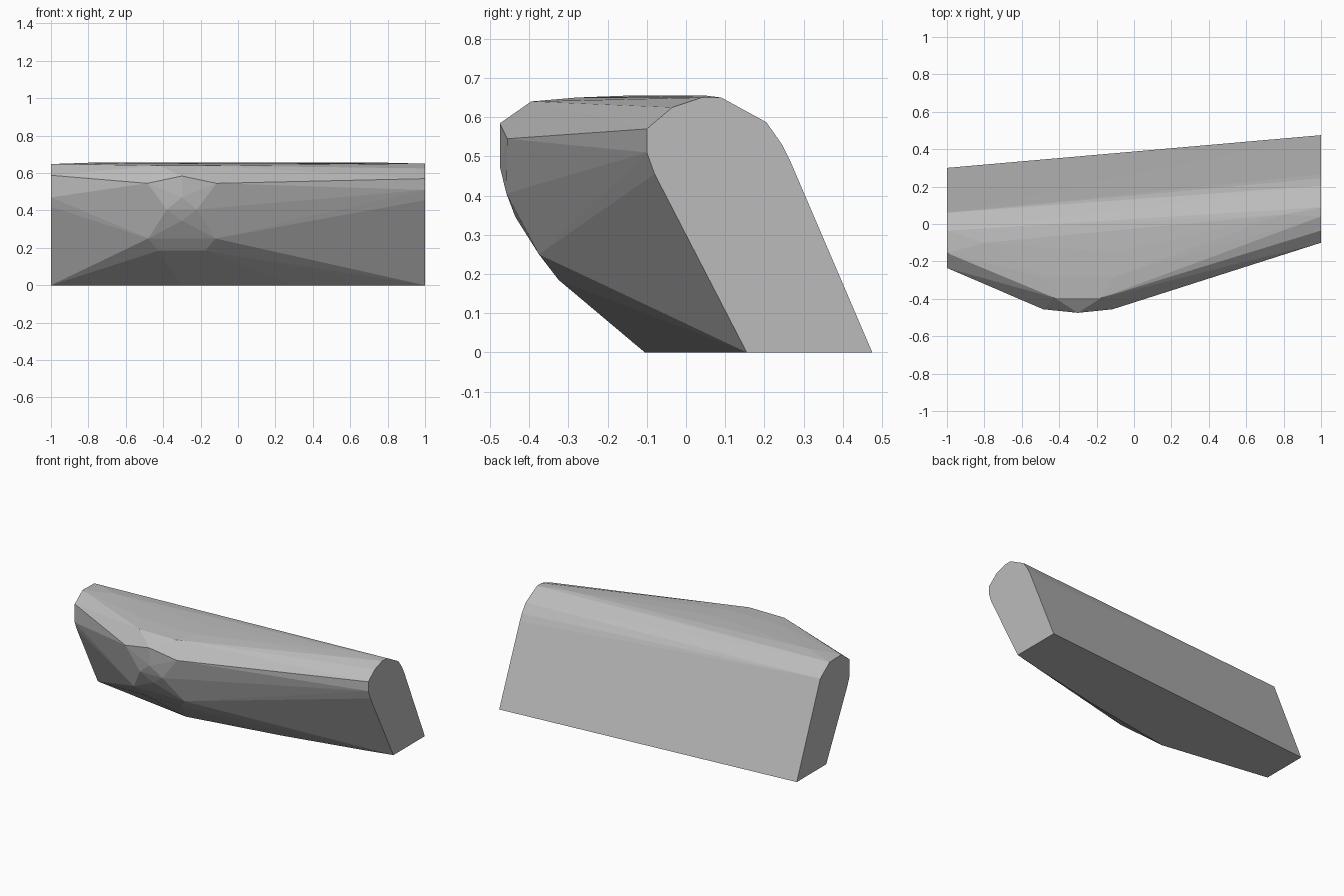
import bpy
import bmesh

# Remove the default object
default_cube = bpy.data.objects.get("Cube")
if default_cube is not None:
    bpy.data.objects.remove(default_cube, do_unlink=True)


def make_material(name, colour):
    """Create a plain one-colour material."""
    material = bpy.data.materials.new(name)
    material.use_nodes = True
    material.diffuse_color = colour
    shader = material.node_tree.nodes["Principled BSDF"]
    shader.inputs["Base Color"].default_value = colour
    shader.inputs["Roughness"].default_value = 0.8
    return material


def end_section(x, profile):
    """Place a flat (y, z) profile at one end of the body."""
    return [(x, y, z) for y, z in profile]


def nose_row(y, z, half_width, centre=-0.3):
    """Points of one level of the nose, mirrored about its centre line."""
    offsets = (-half_width, half_width) if half_width else (0,)
    return [(centre + offset, y, z) for offset in offsets]


def hull_object(name, points, material):
    """Wrap points in a closed faceted skin."""
    bm = bmesh.new()
    for point in points:
        bm.verts.new(point)
    result = bmesh.ops.convex_hull(bm, input=bm.verts[:])
    loose = [item for item in result["geom_interior"]
             if isinstance(item, bmesh.types.BMVert)]
    bmesh.ops.delete(bm, geom=loose, context='VERTS')
    bmesh.ops.dissolve_limit(bm, angle_limit=0.01,
                             verts=bm.verts[:], edges=bm.edges[:])
    bmesh.ops.recalc_face_normals(bm, faces=bm.faces[:])
    mesh = bpy.data.meshes.new(name)
    bm.to_mesh(mesh)
    bm.free()
    mesh.materials.append(material)
    body = bpy.data.objects.new(name, mesh)
    bpy.context.collection.objects.link(body)
    return body


# Left end, from the bottom front corner round to the front face
left_profile = [(0.155, 0), (0.475, 0), (0.265, 0.49), (0.245, 0.53),
                (0.205, 0.587), (0.09, 0.65), (0.04, 0.65),
                (-0.035, 0.625), (-0.1, 0.57), (-0.1, 0.51), (-0.08, 0.455)]

# Right end, smaller and set further forward
right_profile = [(0, 0), (0.3, 0), (0.09, 0.49), (0.06, 0.575),
                 (-0.035, 0.645), (-0.155, 0.648),
                 (-0.235, 0.588), (-0.235, 0.47), (-0.215, 0.42)]

# Levels of the rounded nose: depth, height, half width
nose_levels = [(-0.105, 0, 0), (-0.325, 0.185, 0.125), (-0.375, 0.25, 0.18),
               (-0.435, 0.345, 0), (-0.458, 0.405, 0.08),
               (-0.474, 0.47, 0), (-0.456, 0.545, 0.185),
               (-0.475, 0.584, 0), (-0.395, 0.64, 0.125),
               (-0.28, 0.65, 0.2), (-0.15, 0.655, 0.2)]

# Slight bulges along the bottom edge and the crown
edge_bulges = [(0.3, 0, 0), (0.8, 0.108, 0)]
crown_bulges = [(-0.8, -0.1, 0.655), (0.8, 0.05, 0.655)]

# Assemble the body
grey = make_material("stone_grey", (0.5, 0.5, 0.5, 1))
points = end_section(1, left_profile) + end_section(-1, right_profile)
for level in nose_levels:
    points += nose_row(*level)
points += edge_bulges + crown_bulges
hull_object("curved_block_body", points, grey)
